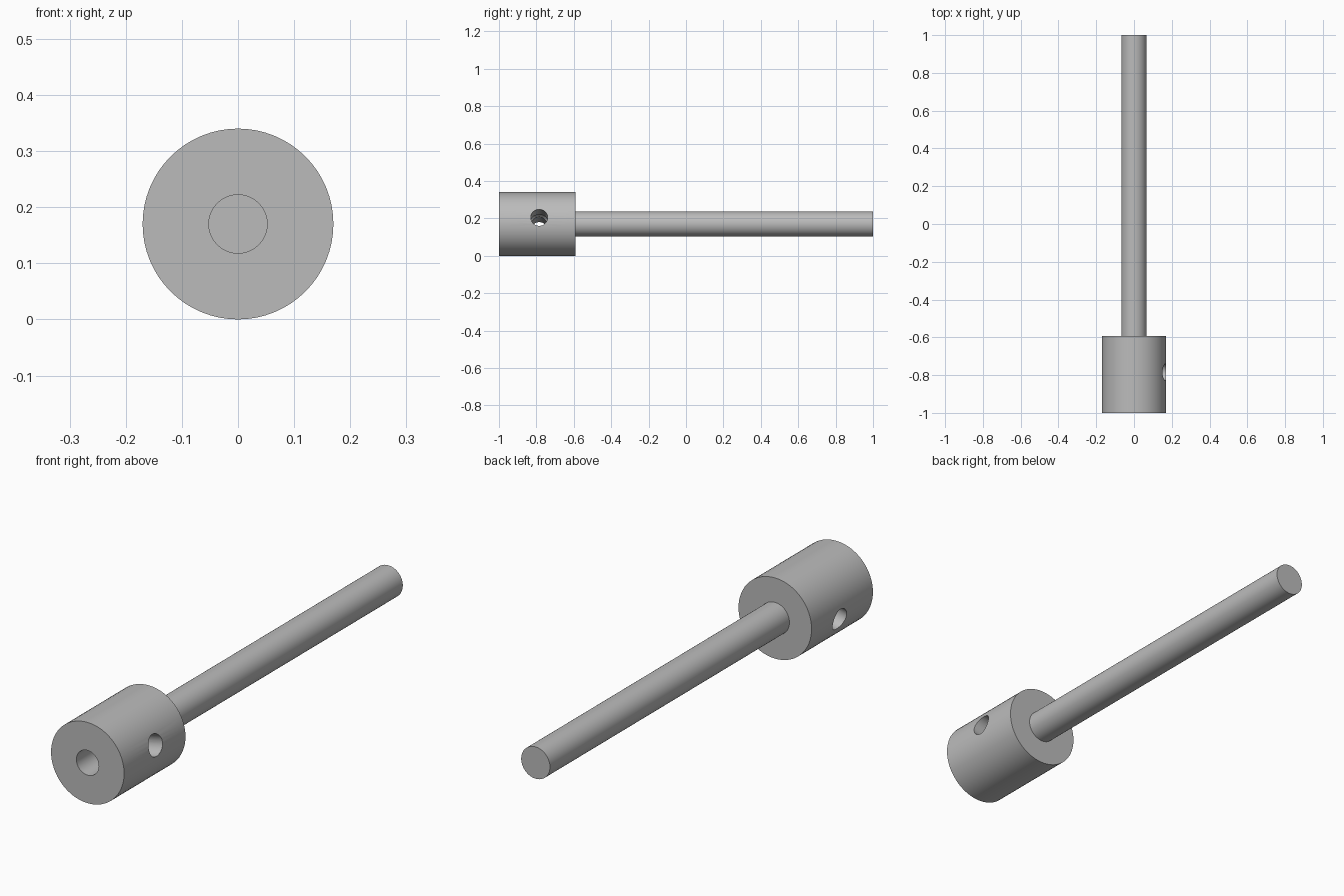
import bpy
from math import radians

cube = bpy.data.objects.get("Cube")
if cube:
    bpy.data.objects.remove(cube, do_unlink=True)

AXIS_Z = 0.17      # height of the common centre line
HUB_R, SHAFT_R, BORE_R, PIN_R = 0.17, 0.067, 0.052, 0.045
FRONT, HUB_BACK, SHAFT_BACK = -1.0, -0.592, 1.0
PIN_Y, PIN_TILT = -0.785, radians(12)

grey = bpy.data.materials.new("plain grey")
grey.use_nodes = True
colour = (0.5, 0.5, 0.5, 1)
grey.diffuse_color = colour
grey.node_tree.nodes["Principled BSDF"].inputs["Base Color"].default_value = colour


def cylinder(name, radius, length, location, rotation, sides=64):
    bpy.ops.mesh.primitive_cylinder_add(vertices=sides, radius=radius, depth=length,
                                        location=location, rotation=rotation)
    obj = bpy.context.object
    obj.name = name
    obj.data.materials.append(grey)
    return obj


def rod(name, radius, start, end):
    """Cylinder along y on the centre line."""
    return cylinder(name, radius, end - start, (0, (start + end) / 2, AXIS_Z),
                    (radians(90), 0, 0))


def cut(target, cutter):
    mod = target.modifiers.new(cutter.name, 'BOOLEAN')
    mod.operation = 'DIFFERENCE'
    mod.solver = 'EXACT'
    mod.object = cutter
    bpy.context.view_layer.objects.active = target
    bpy.ops.object.modifier_apply(modifier=mod.name)
    bpy.data.objects.remove(cutter, do_unlink=True)


# Hub with a blind bore in front and a slanted pin hole right through
hub = rod("hub", HUB_R, FRONT, HUB_BACK)
cut(hub, rod("bore_cutter", BORE_R, FRONT - 0.1, HUB_BACK - 0.03))
cut(hub, cylinder("pin_hole_cutter", PIN_R, 0.6, (0, PIN_Y, AXIS_Z),
                  (0, radians(90) - PIN_TILT, 0), 48))

# Shaft, seated slightly into the hub
shaft = rod("shaft", SHAFT_R, HUB_BACK - 0.01, SHAFT_BACK)

# Smooth curved walls, sharp rims
bpy.ops.object.select_all(action='DESELECT')
for obj in (hub, shaft):
    obj.select_set(True)
bpy.context.view_layer.objects.active = hub
bpy.ops.object.shade_smooth_by_angle(angle=radians(30))
